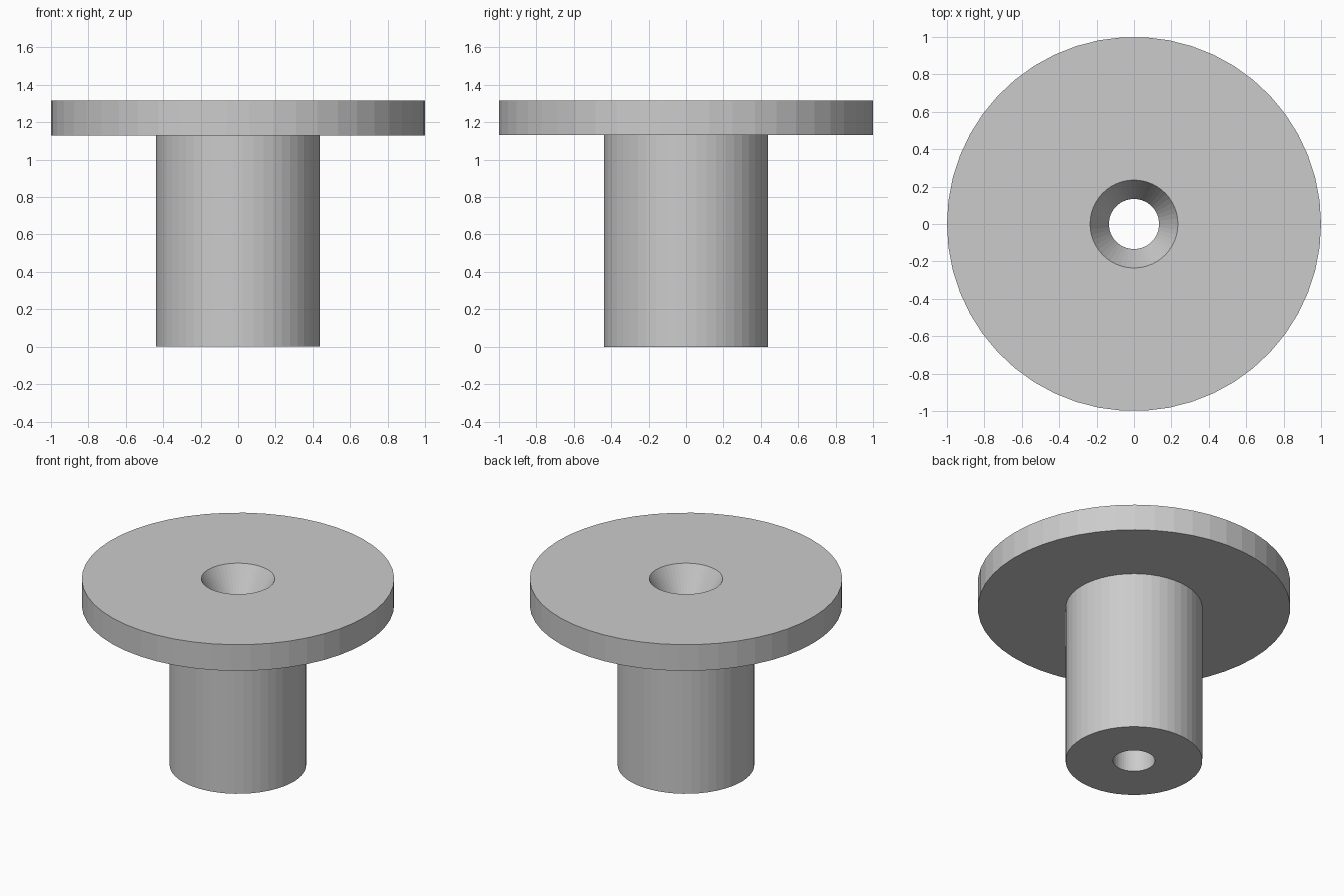
import bpy, bmesh, math

cube = bpy.data.objects.get("Cube")
if cube:
    bpy.data.objects.remove(cube, do_unlink=True)

SEGMENTS = 50

grey = bpy.data.materials.new("plain_grey")
grey.use_nodes = True
colour = (0.6, 0.6, 0.6, 1)
grey.diffuse_color = colour
grey.node_tree.nodes["Principled BSDF"].inputs["Base Color"].default_value = colour


def lathe(name, profile):
    """Revolve a closed (radius, height) profile around the z axis."""
    bm = bmesh.new()
    rings = []
    for radius, height in profile:
        ring = []
        for i in range(SEGMENTS):
            a = math.tau * i / SEGMENTS
            ring.append(bm.verts.new((radius * math.cos(a), radius * math.sin(a), height)))
        rings.append(ring)
    for lower, upper in zip(rings, rings[1:] + rings[:1]):
        for i in range(SEGMENTS):
            j = (i + 1) % SEGMENTS
            bm.faces.new((lower[i], lower[j], upper[j], upper[i]))
    bmesh.ops.recalc_face_normals(bm, faces=bm.faces)
    mesh = bpy.data.meshes.new(name)
    bm.to_mesh(mesh)
    bm.free()
    mesh.materials.append(grey)
    obj = bpy.data.objects.new(name, mesh)
    bpy.context.collection.objects.link(obj)
    return obj


# Round stem and wide flange in one solid, with a countersunk through hole
bore, sink, stem, flange = 0.134, 0.235, 0.4375, 1.0
shoulder, top = 1.13, 1.315
lathe("flanged_bushing", [
    (bore, 0), (stem, 0), (stem, shoulder), (flange, shoulder),
    (flange, top), (sink, top), (bore, shoulder),
])
